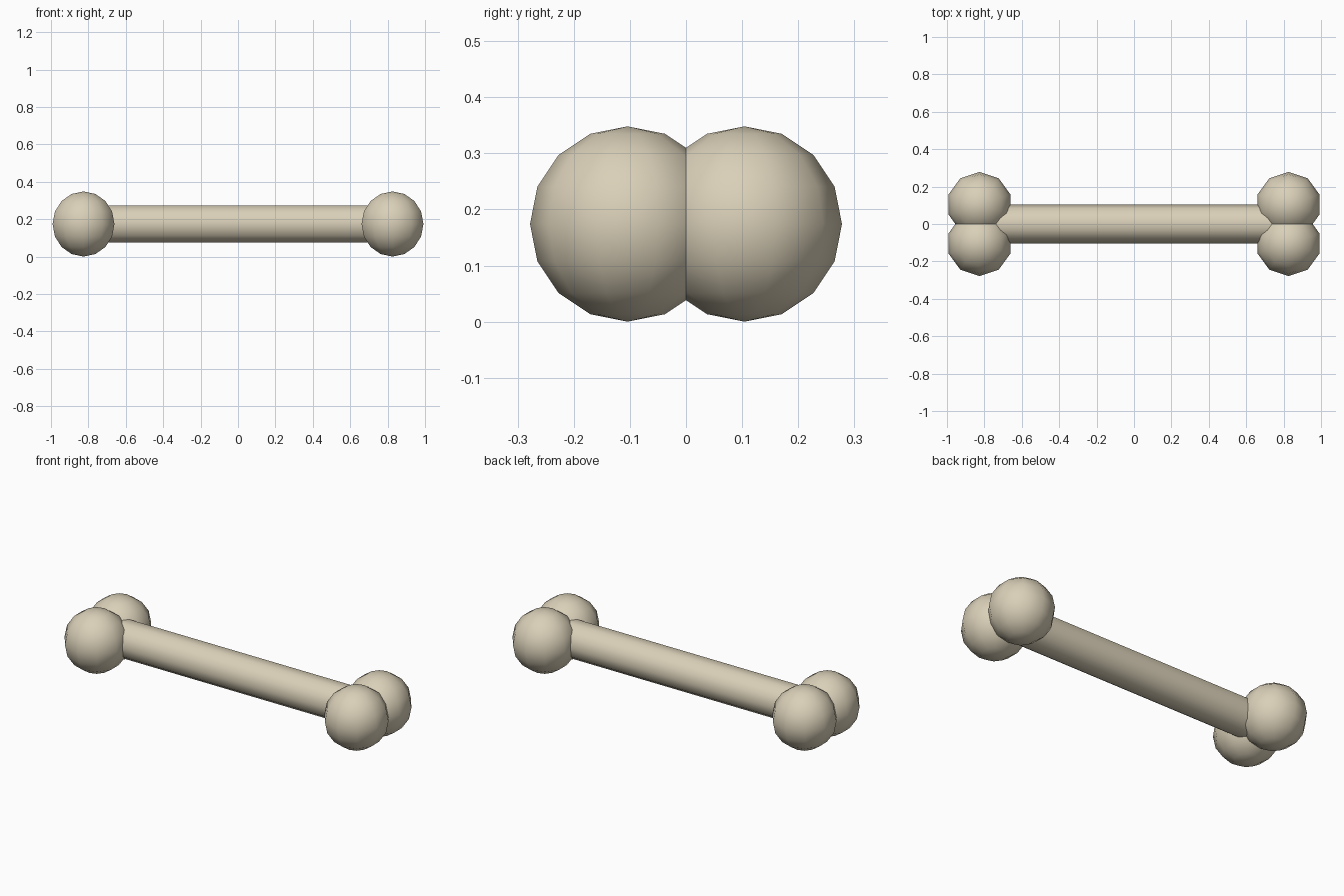
import bpy
import math

cube = bpy.data.objects.get("Cube")
if cube:
    bpy.data.objects.remove(cube, do_unlink=True)

KNOB_R = 0.174
SHAFT_R = 0.104
KNOB_X = 1 - KNOB_R
KNOB_Y = 0.104

# Aged ivory
ivory = bpy.data.materials.new("ivory")
ivory.use_nodes = True
colour = (0.70, 0.63, 0.48, 1)
ivory.diffuse_color = colour
ivory.node_tree.nodes["Principled BSDF"].inputs["Base Color"].default_value = colour


def finish(name):
    ob = bpy.context.object
    ob.name = name
    ob.data.materials.append(ivory)
    bpy.ops.object.shade_smooth_by_angle(angle=math.radians(50))


# Shaft along x, with a side edge facing front and back
bpy.ops.mesh.primitive_cylinder_add(
    vertices=10, radius=SHAFT_R, depth=2 * KNOB_X,
    location=(0, 0, KNOB_R), rotation=(0, math.pi / 2, 0))
finish("shaft")

# Pair of rounded knobs at each end
for side, sx in (("left", 1), ("right", -1)):
    for face, sy in (("front", -1), ("back", 1)):
        bpy.ops.mesh.primitive_uv_sphere_add(
            segments=10, ring_count=8, radius=KNOB_R,
            location=(sx * KNOB_X, sy * KNOB_Y, KNOB_R))
        # Point a corner of the ten-sided outline along x
        finish(f"{side}_{face}_knob")
        bpy.context.object.rotation_euler.z = 0
